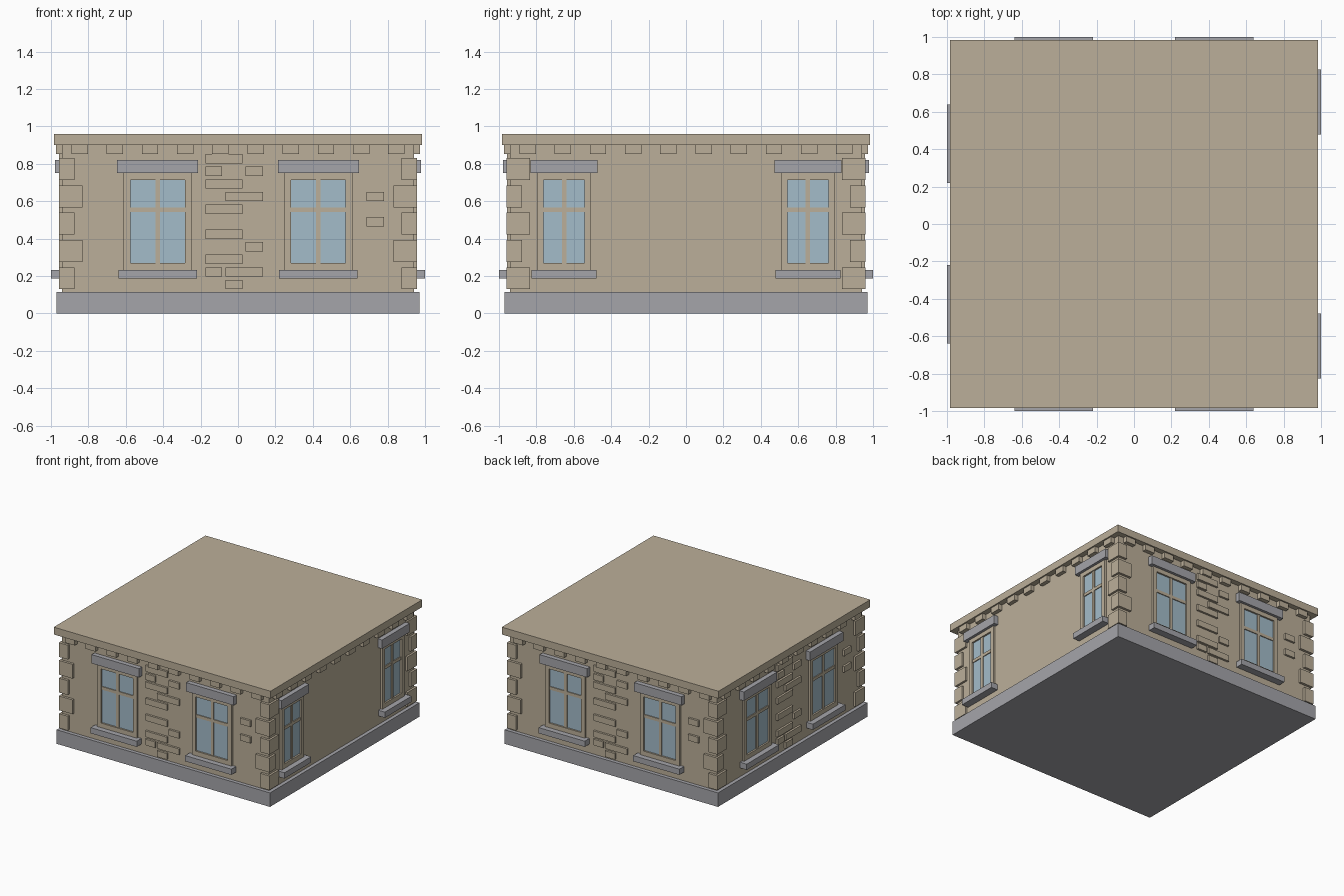
import bpy, bmesh
from math import pi
from mathutils import Matrix, Vector

cube = bpy.data.objects.get("Cube")
if cube:
    bpy.data.objects.remove(cube, do_unlink=True)


def material(name, rgb):
    m = bpy.data.materials.new(name)
    m.use_nodes = True
    m.diffuse_color = (*rgb, 1)
    m.node_tree.nodes["Principled BSDF"].inputs["Base Color"].default_value = (*rgb, 1)
    return m


SAND = material("sandstone", (0.50, 0.43, 0.32))
GREY = material("grey_stone", (0.376, 0.376, 0.402))
GLASS = material("window_glass", (0.371, 0.503, 0.591))
WALL = 0.94       # distance of the wall faces from the centre
EMBED = 0.02      # how far the trim sinks into the wall


def boxes(name, mat, spans, turn=0):
    """One object from boxes given as (x0, x1, y0, y1, z0, z1), turned about z."""
    bm = bmesh.new()
    for x0, x1, y0, y1, z0, z1 in spans:
        mid = Vector((x0 + x1, y0 + y1, z0 + z1)) / 2
        size = Matrix.Diagonal((abs(x1 - x0), abs(y1 - y0), abs(z1 - z0), 1))
        bmesh.ops.create_cube(bm, size=1, matrix=Matrix.Translation(mid) @ size)
    bmesh.ops.rotate(bm, verts=bm.verts, matrix=Matrix.Rotation(turn, 3, "Z"))
    mesh = bpy.data.meshes.new(name)
    bm.to_mesh(mesh)
    bm.free()
    mesh.materials.append(mat)
    ob = bpy.data.objects.new(name, mesh)
    bpy.context.collection.objects.link(ob)
    return ob


def on_wall(u0, u1, z0, z1, out):
    """A box on the front wall that stands out to the given distance."""
    return (u0, u1, -out, -WALL + EMBED, z0, z1)


def window(name, centre, half, turn):
    """Frame, glazing bars, glass, lintel and sill; half is half the opening."""
    bottom, top, rim = 0.27, 0.715, 0.035
    l, r = centre - half, centre + half
    boxes(name + "_glass", GLASS, [on_wall(l, r, bottom, top, WALL + 0.002)], turn)
    boxes(name + "_frame", SAND, [
        on_wall(l - rim, l, 0.225, 0.755, 0.956),
        on_wall(r, r + rim, 0.225, 0.755, 0.956),
        on_wall(l, r, top, 0.755, 0.956),
        on_wall(l, r, 0.225, bottom, 0.956)], turn)
    boxes(name + "_bars", SAND, [
        on_wall(centre - 0.012, centre + 0.012, bottom, top, 0.95),
        on_wall(l, r, 0.543, 0.568, 0.949)], turn)
    boxes(name + "_lintel", GREY,
          [on_wall(l - 0.07, r + 0.07, 0.75, 0.822, 0.978)], turn)
    boxes(name + "_sill", GREY,
          [on_wall(l - 0.064, r + 0.064, 0.186, 0.233, 1.0)], turn)


# Main block, plinth and roof slab
boxes("walls", SAND, [(-WALL, WALL, -WALL, WALL, 0.1, 0.91)])
boxes("plinth", GREY, [(-0.97, 0.97, -0.97, 0.97, 0, 0.115)])
boxes("roof_slab", SAND, [(-0.985, 0.985, -0.985, 0.985, 0.9, 0.96)])

# Corner stones, alternately long on one face and on the other
stones = []
for sx in (-1, 1):
    for sy in (-1, 1):
        for row in range(5):
            z = 0.13 + 0.146 * row
            ix, iy = (0.875, 0.835) if row % 2 == 0 else (0.832, 0.877)
            stones.append((sx * ix, sx * 0.957, sy * iy, sy * 0.96, z, z + 0.117))
boxes("corner_stones", SAND, stones)

# Exposed bricks: (row, left, right)
A, B, C, D, E, F = -0.173, -0.085, -0.067, 0.024, 0.04, 0.133
BRICKS = [(10, A, D), (9, A, B), (9, E, F), (8, A, D), (7, C, F), (6, A, D),
          (4, A, D), (3, E, F), (2, A, D), (1, A, B), (1, C, F), (0, C, D),
          (7, 0.688, 0.781), (5, 0.688, 0.781)]

for i, side in enumerate(("front", "right", "back", "left")):
    turn = i * pi / 2
    # Row of dentils under the roof
    boxes(side + "_dentils", SAND, [
        on_wall((k - 4.5) * 0.1882 - 0.044, (k - 4.5) * 0.1882 + 0.044, 0.853, 0.905, 0.973)
        for k in range(10)], turn)
    # The plain side has narrow windows near its corners
    plain = i == 1
    centre, half = (0.652, 0.109) if plain else (0.43, 0.146)
    for label, s in (("a", -1), ("b", 1)):
        window(side + "_window_" + label, s * centre, half, turn)
    if not plain:
        boxes(side + "_bricks", SAND, [
            on_wall(u0, u1, 0.13 + 0.0672 * row, 0.18 + 0.0672 * row, 0.957)
            for row, u0, u1 in BRICKS], turn)
